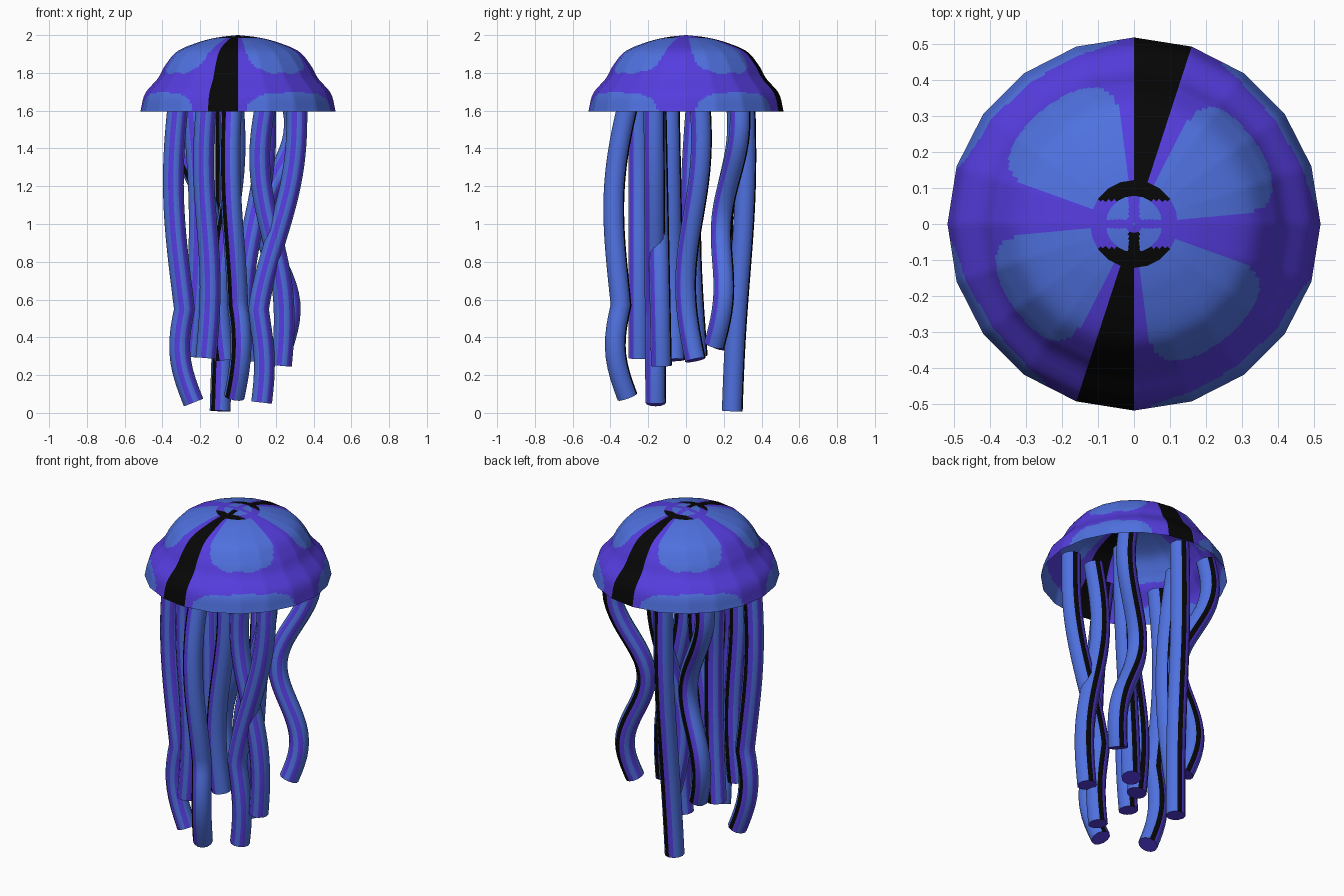
import bpy, bmesh, math
from mathutils import Vector

if "Cube" in bpy.data.objects:
    bpy.data.objects.remove(bpy.data.objects["Cube"])


def material(name, rgb):
    m = bpy.data.materials.new(name)
    m.diffuse_color = (*rgb, 1)
    m.use_nodes = True
    m.node_tree.nodes["Principled BSDF"].inputs["Base Color"].default_value = m.diffuse_color
    return m


MATS = [material("blue", (0.078, 0.165, 0.74)),
        material("violet", (0.092, 0.046, 0.74)),
        material("black", (0.002, 0.002, 0.002))]
BLUE, VIOLET, BLACK = 0, 1, 2


def finish(name, bm, angle, recalc=True):
    if recalc:
        bmesh.ops.recalc_face_normals(bm, faces=bm.faces)
    me = bpy.data.meshes.new(name)
    bm.to_mesh(me)
    bm.free()
    for m in MATS:
        me.materials.append(m)
    ob = bpy.data.objects.new(name, me)
    bpy.context.collection.objects.link(ob)
    bpy.ops.object.select_all(action='DESELECT')
    ob.select_set(True)
    bpy.context.view_layer.objects.active = ob
    bpy.ops.object.shade_smooth_by_angle(angle=math.radians(angle))


def spline(pts, steps):
    """Smooth curve through the points."""
    p = [Vector(q) for q in pts]
    p = [p[0] * 2 - p[1]] + p + [p[-1] * 2 - p[-2]]
    out = []
    for a, b, c, d in zip(p, p[1:], p[2:], p[3:]):
        for i in range(steps):
            t = i / steps
            out.append((2 * b + (c - a) * t + (2 * a - 5 * b + 4 * c - d) * t * t
                        + (3 * b - a - 3 * c + d) * t ** 3) / 2)
    return out + [p[-2]]


# ---- bell: 20-sided open dome, finely cut so the painted lobes follow a rule
SIDES, SUB = 20, 10
PROFILE = [(.517, 1.595), (.492, 1.69), (.425, 1.77), (.385, 1.84),
           (.32, 1.915), (.2, 1.965), (.1, 1.989), (.003, 2.0)]
# lobes repeat every half turn: direction, half width, half width at the rim
LOBES = [(34, 29, 28), (129, 32, 34)]


def bell_colour(c):
    r = math.hypot(c.x, c.y)
    a = math.degrees(math.atan2(c.y, c.x)) % 180
    # crown ring and spots
    if r < .125:
        if r > .082:
            return BLACK if abs(c.y) > .065 else VIOLET
        if abs(c.x) < .015:
            return BLACK if c.y < -.02 else VIOLET
        return VIOLET if abs(c.y) < .012 else BLUE
    # dark wedges, front and back
    if 72 < a < 90:
        return BLACK
    for mid, half, rim_half in LOBES:
        d = abs(a - mid)
        if (d / half) ** 4 + (r / .405) ** 10 < 1:
            return BLUE
        if d < rim_half and c.z < 1.595 + .1 * (1 - (d / rim_half) ** 4) ** .5:
            return BLUE
    return VIOLET


def build_bell():
    rows = spline(PROFILE, 9)
    corner = [Vector((math.cos(math.tau * k / SIDES), math.sin(math.tau * k / SIDES)))
              for k in range(SIDES + 1)]
    ring = [corner[k].lerp(corner[k + 1], s / SUB) for k in range(SIDES) for s in range(SUB)]
    bm = bmesh.new()
    grid = [[bm.verts.new((p.x * r, p.y * r, z)) for p in ring] for r, z in rows]
    n = len(ring)
    for lo, hi in zip(grid, grid[1:]):
        for i in range(n):
            j = (i + 1) % n
            f = bm.faces.new((lo[i], lo[j], hi[j], hi[i]))
            f.material_index = bell_colour(f.calc_center_median())
    bm.faces.new(grid[-1]).material_index = BLUE
    finish("bell", bm, 40, recalc=False)


# ---- tentacles: striped tubes hanging from inside the bell
STRIPES = [BLUE, BLUE, BLACK, VIOLET, BLUE, VIOLET, BLUE, BLUE, VIOLET, BLUE, VIOLET, BLUE]
DARK = [BLUE, BLUE, BLACK, VIOLET, BLUE, BLUE, BLUE, BLACK, VIOLET, BLUE, BLUE, BLUE]
RADIUS, TOP, STEPS = .055, 1.7, 30
NONE = (0, 0)


def build_tentacle(name, top, end, bow=NONE, wave=NONE, ripple=NONE, curl=NONE, stripes=STRIPES):
    start, end = Vector((*top, TOP)), Vector(end)
    path = []
    for i in range(STEPS + 1):
        t = i / STEPS
        c = start.lerp(end, t)
        for k, sway in enumerate((bow, wave, ripple), 1):
            c += Vector((*sway, 0)) * math.sin(k * math.pi * t)
        c += Vector((*curl, 0)) * math.sin(math.pi * max(0, t - .7) / .3) # bent tip
        path.append(c)
    n = len(stripes)
    bm = bmesh.new()
    rings = []
    for i, c in enumerate(path):
        t = (path[min(i + 1, STEPS)] - path[max(i - 1, 0)]).normalized()
        u = Vector((1, 0, 0))
        u = (u - t * u.dot(t)).normalized()
        v = u.cross(t)
        rings.append([bm.verts.new(c + RADIUS * (u * math.cos(math.tau * k / n)
                                                 + v * math.sin(math.tau * k / n)))
                      for k in range(n)])
    for a, b in zip(rings, rings[1:]):
        for k in range(n):
            j = (k + 1) % n
            bm.faces.new((a[k], a[j], b[j], b[k])).material_index = stripes[k]
    for tip in (rings[0], rings[-1]):
        bm.faces.new(tip).material_index = VIOLET
    finish(name + "_tentacle", bm, 40)


build_bell()
# top (x, y), end point, then the sways that shape it
build_tentacle("left_front", (-.31, -.17), (-.235, -.16, .055), (-.05, 0), (-.015, 0), curl=(-.05, 0))
build_tentacle("front_left", (-.16, -.25), (-.17, -.25, .29), wave=(-.02, 0))
build_tentacle("front", (-.03, -.29), (-.02, -.31, .085), (.005, -.075), (-.018, -.022),
               curl=(.02, -.05), stripes=DARK)
build_tentacle("right_front", (.31, -.17), (.125, -.16, .055), (-.03, 0), (.05, 0), curl=(.04, 0))
build_tentacle("right", (.16, -.16), (.23, -.13, .25), (-.025, 0), (-.045, 0))
build_tentacle("right_back", (.27, .28), (.24, .15, .36), (-.06, 0), ripple=(.06, .025))
build_tentacle("back", (-.07, .31), (-.095, .245, .01), (.01, .018), (0, .01), stripes=DARK)
build_tentacle("left_back", (-.3, .26), (-.21, .18, .35), (.05, 0), ripple=(-.055, .025), stripes=DARK)
build_tentacle("left", (-.25, .06), (-.25, .06, .3), (.045, -.035))
build_tentacle("inner_back", (.14, .07), (.06, .05, .28), (-.02, -.03), (.035, .035))
build_tentacle("inner_front", (-.03, -.09), (-.07, -.06, .28), (-.01, 0), (.03, 0), stripes=DARK)
